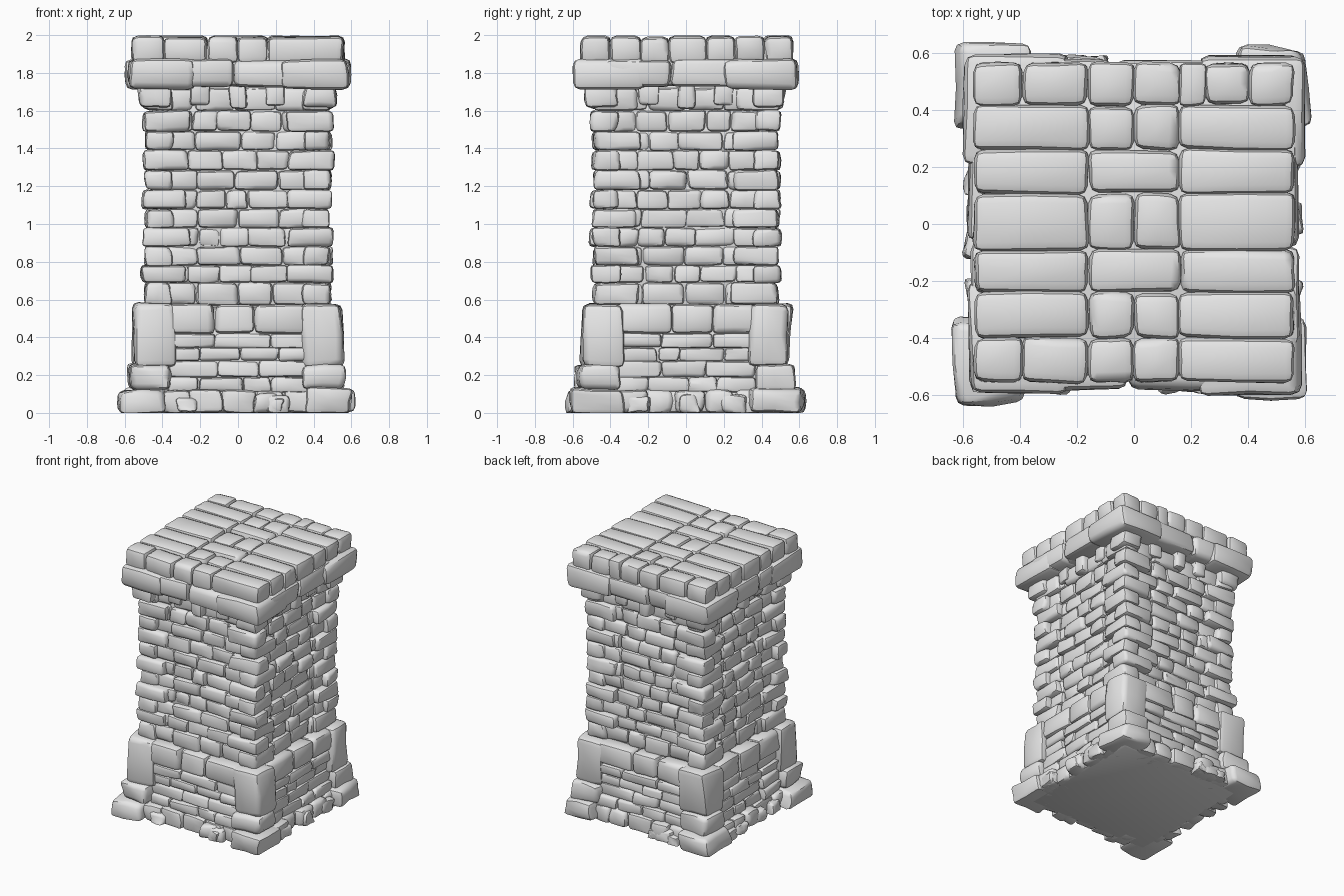
import bpy, bmesh, math, random
from mathutils import Vector, Matrix

random.seed(7)
if "Cube" in bpy.data.objects:
    bpy.data.objects.remove(bpy.data.objects["Cube"], do_unlink=True)

GREY = (0.8, 0.8, 0.8, 1)
stone_mat = bpy.data.materials.new("stone grey")
stone_mat.use_nodes = True
stone_mat.diffuse_color = GREY
stone_mat.node_tree.nodes["Principled BSDF"].inputs["Base Color"].default_value = GREY


def rnd(a):
    return random.uniform(-a, a)


def wobble(block, amount):
    """Shift every corner a little, less in height."""
    for v in block.verts:
        v.co += Vector((rnd(amount), rnd(amount), rnd(amount * 0.5)))


def stone(bm, lo, hi, jitter=0.012, turn=0):
    """Add one worn block between two corners, turned by quarter turns about z."""
    lo, hi = Vector(lo), Vector(hi)
    size = hi - lo
    block = bmesh.new()
    bmesh.ops.create_cube(block, size=1)
    for v in block.verts:
        v.co = (lo + hi) / 2 + v.co * size
    wobble(block, jitter)
    bmesh.ops.subdivide_edges(block, edges=block.edges[:], cuts=1, use_grid_fill=True)
    wobble(block, jitter * 0.5)
    bmesh.ops.recalc_face_normals(block, faces=block.faces[:])
    sharp = [e for e in block.edges if e.calc_face_angle(0) > 0.85]
    bmesh.ops.bevel(block, geom=sharp, offset=min(0.035, 0.22 * min(size)), segments=2,
                    profile=0.5, affect="EDGES", clamp_overlap=True)
    block.transform(Matrix.Rotation(turn * math.pi / 2, 4, "Z"))
    scratch = bpy.data.meshes.new("scratch")
    block.to_mesh(scratch)
    block.free()
    bm.from_mesh(scratch)
    bpy.data.meshes.remove(scratch)


def finish(name, bm):
    """Trim to the ground and the flat top, then make the object."""
    for v in bm.verts:
        v.co.z = min(max(v.co.z, 0), 2)
    mesh = bpy.data.meshes.new(name)
    bm.to_mesh(mesh)
    bm.free()
    mesh.materials.append(stone_mat)
    ob = bpy.data.objects.new(name, mesh)
    bpy.context.collection.objects.link(ob)
    bpy.ops.object.select_all(action="DESELECT")
    ob.select_set(True)
    bpy.context.view_layer.objects.active = ob
    bpy.ops.object.shade_smooth_by_angle(angle=math.radians(42))


def splits(a, b, n):
    """Uneven joint positions along a row."""
    step = (b - a) / n
    return [a] + [a + step * (i + rnd(0.2)) for i in range(1, n)] + [b]


def wall_row(bm, half, reach, z0, z1, n, depth=0.14, proud=0.012, jitter=0.01):
    """One course of blocks on each of the four sides."""
    for side in range(4):
        joints = splits(-reach, reach, n)
        for a, b in zip(joints, joints[1:]):
            out = half + rnd(proud)
            stone(bm, (a, -out, z0), (b, -out + depth, z1), jitter, side)


def corners(bm, half, z0, z1, long, short, flip=0, proud=0.01, jitter=0.012):
    """One block on each corner, long arm alternating with the course."""
    for side in range(4):
        a, b = (long, short) if (side + flip) % 2 else (short, long)
        x, y = half + rnd(proud), half + rnd(proud)
        stone(bm, (x - a, -y, z0), (x, -y + b, z1), jitter, side)


def core(name, half, z0, z1):
    """Solid infill behind the joints."""
    bm = bmesh.new()
    stone(bm, (-half, -half, z0), (half, half, z1), 0)
    finish(name, bm)


core("base_core", 0.52, 0, 0.12)
core("plinth_core", 0.49, 0.05, 0.56)
core("shaft_core", 0.435, 0.5, 1.8)
core("cornice_core", 0.53, 1.73, 1.95)

# Footing: big corner feet with rubble between them
bm = bmesh.new()
corners(bm, 0.615, 0, 0.13, 0.29, 0.25, 0, 0.015, 0.022)
wall_row(bm, 0.56, 0.4, 0, 0.12, 5, 0.16, 0.02, 0.015)
finish("footing_stones", bm)

bm = bmesh.new()
for side in range(4):
    for i in range(4):
        u, s = rnd(0.3), random.uniform(0.04, 0.07)
        stone(bm, (u - s, -0.585, 0), (u + s, -0.48, s * 1.5), 0.018, side)
finish("loose_rubble", bm)

# Plinth: tall corner blocks, brick infill and a heavier top course
bm = bmesh.new()
corners(bm, 0.575, 0.12, 0.255, 0.23, 0.21, 1, 0.01, 0.018)
corners(bm, 0.55, 0.245, 0.58, 0.21, 0.22, 0, 0.008, 0.018)
finish("plinth_corners", bm)

bm = bmesh.new()
wall_row(bm, 0.525, 0.37, 0.11, 0.19, 4)
wall_row(bm, 0.52, 0.37, 0.19, 0.275, 3)
wall_row(bm, 0.52, 0.37, 0.275, 0.345, 4)
wall_row(bm, 0.52, 0.37, 0.345, 0.42, 3)
wall_row(bm, 0.535, 0.37, 0.42, 0.575, 3)
finish("plinth_bricks", bm)

# Shaft: eleven courses in running bond with corner stones
levels = [0.57, 0.69, 0.78, 0.88, 0.98, 1.08, 1.18, 1.285, 1.39, 1.49, 1.6, 1.72]
bricks, quoins = bmesh.new(), bmesh.new()
for i, (z0, z1) in enumerate(zip(levels, levels[1:])):
    wall_row(bricks, 0.462, 0.4, z0, z1, 4 + i % 2, 0.12)
    corners(quoins, 0.488 + 0.012 * (i % 2), z0, z1, 0.24, 0.14, i, 0.008)
finish("shaft_bricks", bricks)
finish("shaft_corners", quoins)

# Corbels under the cornice
bm = bmesh.new()
corners(bm, 0.525, 1.62, 1.74, 0.17, 0.17, 0, 0.006)
for side in range(4):
    stone(bm, (-0.045, -0.51, 1.61), (0.045, -0.4, 1.74), 0.01, side)
    for u in (-0.2, 0.2):
        stone(bm, (u - 0.05, -0.48, 1.63), (u + 0.05, -0.4, 1.74), 0.01, side)
finish("corbels", bm)

# Cornice band
bm = bmesh.new()
wall_row(bm, 0.572, 0.42, 1.725, 1.87, 2, 0.2, 0.006, 0.012)
corners(bm, 0.59, 1.715, 1.872, 0.39, 0.36, 0, 0.006, 0.013)
finish("cornice", bm)

# Crown: rows of slabs running from side to side
bm = bmesh.new()
rows = [-0.555, -0.4, -0.24, -0.09, 0.105, 0.26, 0.415, 0.565]
for i, (y0, y1) in enumerate(zip(rows, rows[1:])):
    joints = [-0.56, -0.39, -0.16, 0, 0.16, 0.56]
    if i in (1, 3, 5):
        joints.remove(-0.39)
    if i in (2, 4):
        joints = [-0.56, -0.16, 0.16, 0.56]
    if i == 6:
        joints[-1:] = [0.25, 0.4, 0.56]
    for a, b in zip(joints, joints[1:]):
        stone(bm, (a, y0, 1.85), (b, y1, 1.993 + rnd(0.006)), 0.007)
finish("crown_slabs", bm)
